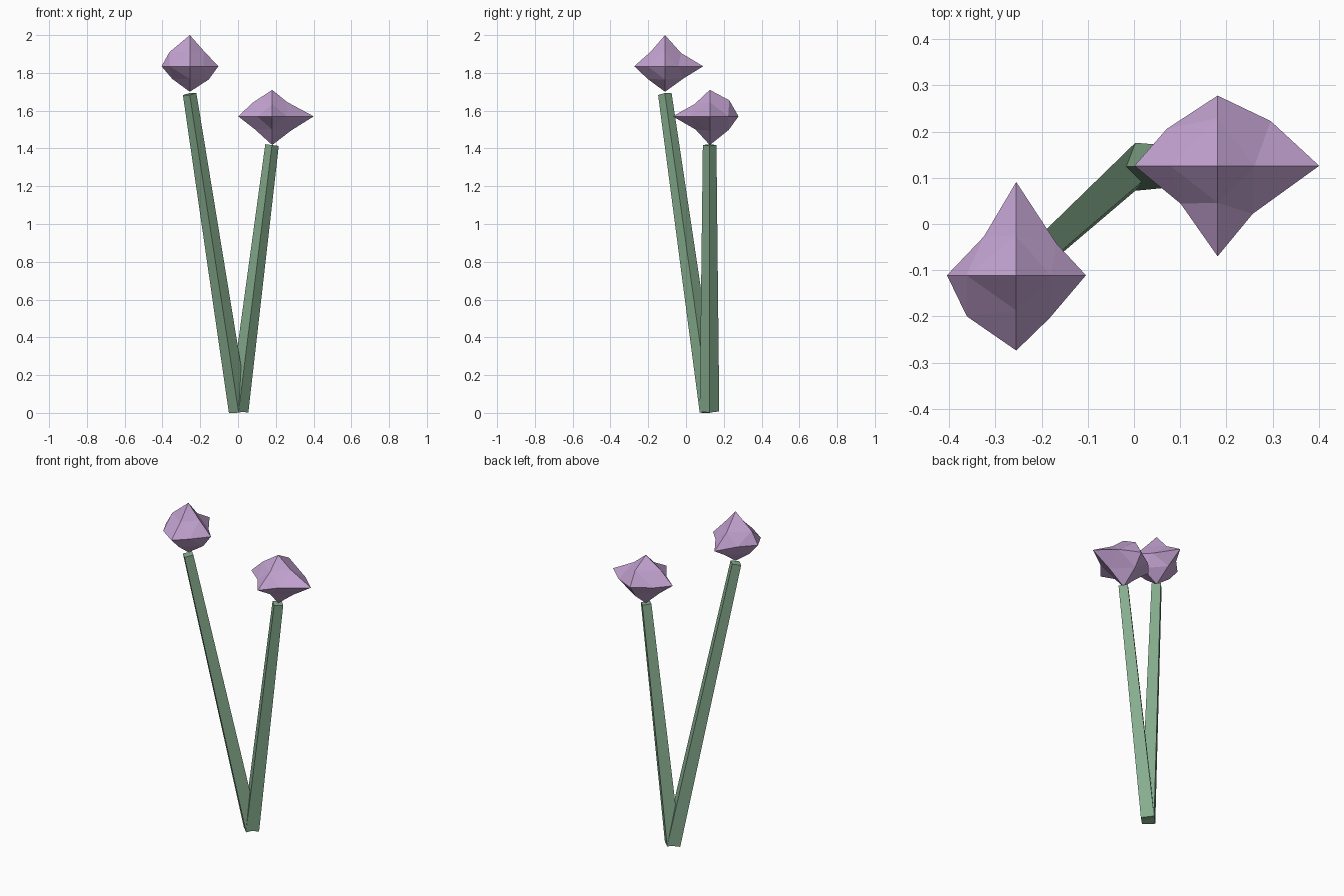
import bpy, bmesh
from mathutils import Vector, Matrix

if "Cube" in bpy.data.objects:
    bpy.data.objects.remove(bpy.data.objects["Cube"])


def material(name, rgb):
    m = bpy.data.materials.new(name)
    m.diffuse_color = (*rgb, 1)
    m.use_nodes = True
    m.node_tree.nodes["Principled BSDF"].inputs["Base Color"].default_value = m.diffuse_color
    return m


GREEN = material("stem_green", (0.24, 0.42, 0.27))
PURPLE = material("bloom_purple", (0.54, 0.36, 0.63))


def finish(bm, name, mat):
    bmesh.ops.recalc_face_normals(bm, faces=bm.faces)
    me = bpy.data.meshes.new(name)
    bm.to_mesh(me)
    bm.free()
    me.materials.append(mat)
    bpy.context.collection.objects.link(bpy.data.objects.new(name, me))


# Tapered four-sided stem, leaning from base to top
def stem(name, base, top):
    base, top = Vector(base), Vector(top)
    d = top - base
    turn = Vector((0, 0, 1)).rotation_difference(d).to_matrix().to_4x4()
    bm = bmesh.new()
    bmesh.ops.create_cone(bm, cap_ends=True, segments=4, radius1=0.052,
                          radius2=0.036, depth=d.length,
                          matrix=Matrix.Translation((base + top) / 2) @ turn)
    finish(bm, name, GREEN)


# Bloom: octahedron split once, with uneven tips and edge midpoints.
# tips: distance along each signed axis; mids: offsets in each axis plane,
# ordered (+,+), (-,+), (-,-), (+,-)
def bloom(name, centre, tips, mids):
    bm = bmesh.new()
    c = Vector(centre)
    signs = [(1, 1), (-1, 1), (-1, -1), (1, -1)]
    tip, mid = {}, {}
    for (axis, s), r in zip([(a, s) for a in range(3) for s in (1, -1)], tips):
        p = Vector()
        p[axis] = s * r
        tip[axis, s] = bm.verts.new(c + p)
    for (a, b), offsets in mids.items():
        for (sa, sb), (u, v) in zip(signs, offsets):
            p = Vector()
            p[a], p[b] = sa * u, sb * v
            mid[a, sa, b, sb] = bm.verts.new(c + p)
    for sx in (1, -1):
        for sy in (1, -1):
            for sz in (1, -1):
                x, y, z = tip[0, sx], tip[1, sy], tip[2, sz]
                xy, xz, yz = mid[0, sx, 1, sy], mid[0, sx, 2, sz], mid[1, sy, 2, sz]
                for f in ((x, xy, xz), (y, yz, xy), (z, xz, yz), (xy, yz, xz)):
                    bm.faces.new(f)
    finish(bm, name, PURPLE)


ROOT = (0.003, 0.124, 0.008)
stem("tall_stem", ROOT, (-0.256, -0.112, 1.688))
stem("short_stem", ROOT, (0.18, 0.125, 1.418))

bloom("tall_bloom", (-0.255, -0.111, 1.835),
      (0.151, 0.15, 0.202, 0.163, 0.165, 0.135),
      {(0, 1): [(0.087, 0.069), (0.07, 0.084), (0.107, 0.089), (0.072, 0.093)],
       (0, 2): [(0.075, 0.08), (0.108, 0.075), (0.093, 0.067), (0.1, 0.07)],
       (1, 2): [(0.085, 0.07), (0.076, 0.077), (0.092, 0.067), (0.1, 0.063)]})

bloom("short_bloom", (0.181, 0.126, 1.57),
      (0.22, 0.18, 0.152, 0.196, 0.14, 0.152),
      {(0, 1): [(0.115, 0.097), (0.11, 0.08), (0.08, 0.082), (0.076, 0.104)],
       (0, 2): [(0.08, 0.075), (0.102, 0.073), (0.09, 0.07), (0.1, 0.075)],
       (1, 2): [(0.103, 0.085), (0.08, 0.065), (0.075, 0.07), (0.1, 0.072)]})
